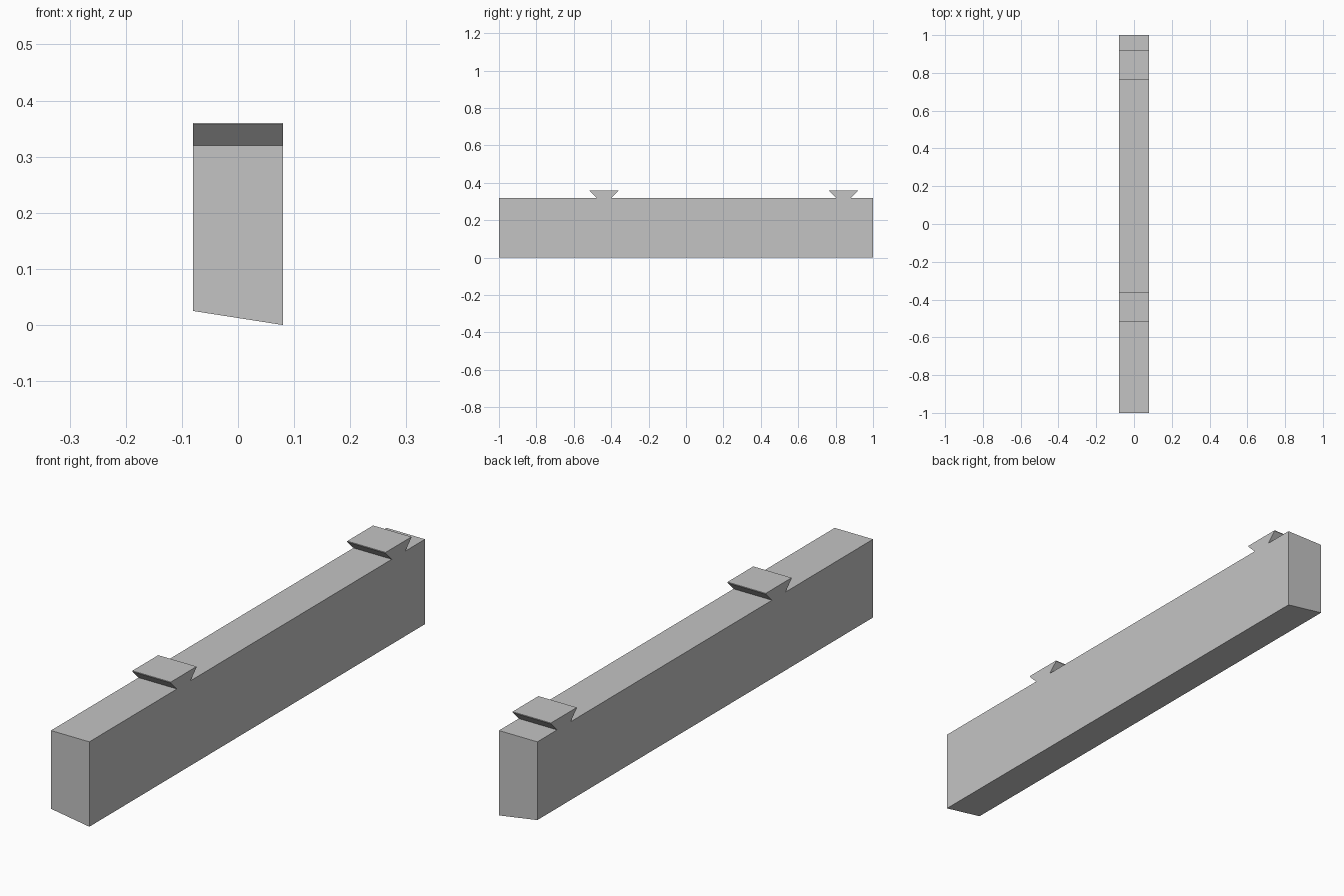
import bpy
import bmesh

# Remove the default cube
cube = bpy.data.objects.get("Cube")
if cube:
    bpy.data.objects.remove(cube, do_unlink=True)

HALF_WIDTH = 0.08
BEAM_TOP = 0.32
TOP = 0.36

# Single plain grey
grey = bpy.data.materials.new("plain grey")
grey.use_nodes = True
colour = (0.55, 0.55, 0.55, 1)
grey.diffuse_color = colour
grey.node_tree.nodes["Principled BSDF"].inputs["Base Color"].default_value = colour


def extrude_profile(name, points, direction):
    """Fill a closed profile and extrude it along a vector."""
    bm = bmesh.new()
    face = bm.faces.new([bm.verts.new(p) for p in points])
    result = bmesh.ops.extrude_face_region(bm, geom=[face], use_keep_orig=True)
    moved = [v for v in result["geom"] if isinstance(v, bmesh.types.BMVert)]
    bmesh.ops.translate(bm, verts=moved, vec=direction)
    bmesh.ops.recalc_face_normals(bm, faces=bm.faces[:])
    mesh = bpy.data.meshes.new(name)
    bm.to_mesh(mesh)
    bm.free()
    mesh.materials.append(grey)
    obj = bpy.data.objects.new(name, mesh)
    bpy.context.collection.objects.link(obj)
    return obj


# Long beam with a slanted underside
w = HALF_WIDTH
extrude_profile("beam", [(-w, -1, 0.025), (w, -1, 0), (w, -1, BEAM_TOP), (-w, -1, BEAM_TOP)],
                (0, 2, 0))

# Dovetail keys with a thin upright lip
half_profile = [(0.04, BEAM_TOP), (0.077, TOP - 0.003), (0.077, TOP)]
for name, centre in (("front_dovetail", -0.438), ("rear_dovetail", 0.842)):
    right = [(-w, centre + y, z) for y, z in half_profile]
    left = [(-w, centre - y, z) for y, z in reversed(half_profile)]
    extrude_profile(name, right + left, (2 * w, 0, 0))
